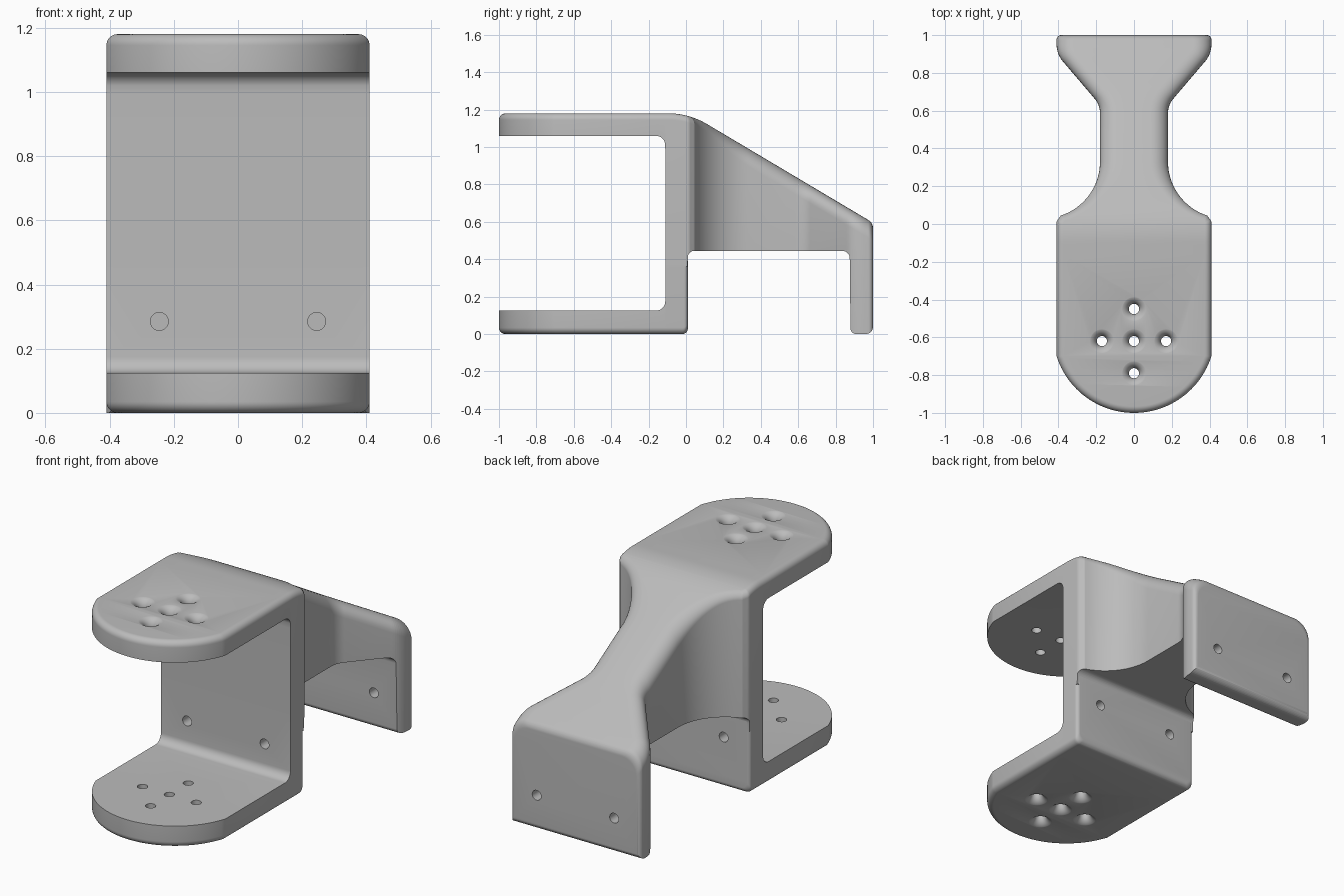
import bpy, bmesh, math
from mathutils import Vector, Matrix

if "Cube" in bpy.data.objects:
    bpy.data.objects.remove(bpy.data.objects["Cube"], do_unlink=True)

GREY = (0.5, 0.5, 0.5, 1.0)
metal = bpy.data.materials.new("matte grey")
metal.use_nodes = True
metal.diffuse_color = GREY
metal.node_tree.nodes["Principled BSDF"].inputs["Base Color"].default_value = GREY


def fillet(points, steps=8):
    """Polyline of (u, v, radius) with its corners rounded."""
    out = []
    for i, (u, v, r) in enumerate(points):
        p = Vector((u, v))
        if r == 0:
            out.append(p)
            continue
        a = (Vector(points[i - 1][:2]) - p).normalized()
        b = (Vector(points[i + 1][:2]) - p).normalized()
        half = a.angle(b) / 2
        centre = p + (a + b).normalized() * (r / math.sin(half))
        start = p + a * (r / math.tan(half)) - centre
        end = p + b * (r / math.tan(half)) - centre
        for k in range(steps + 1):
            t = math.pi - 2 * half
            w0, w1 = math.sin(t * (1 - k / steps)), math.sin(t * k / steps)
            out.append(centre + (start * w0 + end * w1) / math.sin(t))
    return out


def value(line, y):
    """Second coordinate of a polyline at y."""
    if y <= line[0][0]:
        return line[0][1]
    for p, q in zip(line, line[1:]):
        if p[0] <= y <= q[0] and q[0] - p[0] > 1e-7:
            return p[1] + (q[1] - p[1]) * (y - p[0]) / (q[0] - p[0])
    return line[-1][1]


def make_object(name, bm):
    bmesh.ops.recalc_face_normals(bm, faces=bm.faces)
    mesh = bpy.data.meshes.new(name)
    bm.to_mesh(mesh)
    bm.free()
    mesh.materials.append(metal)
    obj = bpy.data.objects.new(name, mesh)
    bpy.context.collection.objects.link(obj)
    return obj


def skin(bm, rings):
    """Quads between consecutive closed rings."""
    for a, b in zip(rings, rings[1:]):
        n = len(a)
        for i in range(n):
            j = (i + 1) % n
            bm.faces.new((a[i], a[j], b[j], b[i]))


def loft(name, width, top, bottom, rim, flip=1, segments=8):
    """Body given by half width, top and bottom along y, with a rounded top rim."""
    last = max(p[0] for p in width)
    ys = sorted({min(round(p[0], 4), last) for line in (width, top, bottom) for p in line})
    ys = [y for y, after in zip(ys, ys[1:] + [9]) if after - y > 5e-5]
    xs = [value(width, y) for y in ys]
    # the end station sits just inside, where the vertical ends begin
    ends = [y - 1e-5 if y == ys[-1] else y for y in ys]
    xs[-1] = value(width, ends[-1])
    bm = bmesh.new()
    rings = []
    for i, (x, y) in enumerate(zip(xs, ends)):
        if i == 0:
            nx, ny = 0, -1
        elif y > last - 0.06:
            nx, ny = 1, 0
        else:
            t = Vector((xs[i + 1] - xs[i - 1], ys[i + 1] - ys[i - 1])).normalized()
            nx, ny = t.y, -t.x
        r = rim(y)
        side = [(x, y, value(bottom, y))]
        for k in range(segments + 1):
            a = math.pi / 2 * k / segments
            d = r * (1 - math.cos(a))
            yy = y - ny * d
            side.append((max(x - nx * d, 0), yy, value(top, yy) - r * (1 - math.sin(a))))
        ring = side + [(-p[0], p[1], p[2]) for p in reversed(side)]
        rings.append([bm.verts.new((p[0], p[1], p[2] * flip)) for p in ring])
    skin(bm, rings)
    bm.faces.new(rings[-1])
    bmesh.ops.remove_doubles(bm, verts=bm.verts, dist=1e-5)
    return make_object(name, bm)


def drill(obj, profile, places):
    """Cut turned holes, profile being (radius, height), at the given matrices."""
    bm = bmesh.new()
    n = 32
    for m in places:
        rings = [[bm.verts.new(m @ Vector((r * math.cos(math.tau * k / n),
                                           r * math.sin(math.tau * k / n), h)))
                  for k in range(n)] for r, h in profile]
        skin(bm, rings)
        bm.faces.new(rings[0])
        bm.faces.new(rings[-1])
    cutter = make_object("hole_cutter", bm)
    cutter.hide_render = True
    mod = obj.modifiers.new("holes", "BOOLEAN")
    mod.operation = "DIFFERENCE"
    mod.solver = "EXACT"
    mod.object = cutter
    bpy.context.view_layer.objects.active = obj
    bpy.ops.object.modifier_apply(modifier=mod.name)
    bpy.data.objects.remove(cutter, do_unlink=True)


# Shared plan of the rounded plate end, as (y, half width)
R, CY, W = 0.43, -0.57, 0.41
nose = []
for k in range(25):
    a = math.asin(W / R) * k / 24
    nose.append((CY - R * math.cos(a), R * math.sin(a), 0))

# Plan of the upper body: plate, waisted neck, flared rear plate
NECK, ARC = 0.18, 0.3
waist = []
for k in range(17):
    a = math.radians(72) * (1 - k / 16)
    waist.append((0.33 - ARC * math.sin(a), NECK + ARC * (1 - math.cos(a)), 0))
upper_plan = fillet(nose + [(0.015, W, 0.03)] + waist
                    + [(0.63, NECK, 0.12), (0.9, W, 0.14), (1, W, 0.025), (1, 0.3, 0)])
upper_top = fillet([(-1, 1.18, 0), (0.016, 1.18, 0.4), (1, 0.595, 0.05), (1, 0.4, 0)], 12)
upper_bottom = fillet([(-1, 1.06, 0), (-0.111, 1.06, 0.05), (-0.11, 0.36, 0),
                       (0.009, 0.36, 0), (0.01, 0.445, 0.035), (0.875, 0.445, 0.04),
                       (0.88, 0, 0.03), (1, 0, 0.04), (1, 0.3, 0)])


def upper_rim(y):
    t = min(max((y - 0.04) / 0.32, 0), 1)
    return 0.035 + 0.06 * t * t * (3 - 2 * t)


upper = loft("upper_plate_and_neck", upper_plan, upper_top, upper_bottom, upper_rim)

# Lower plate with the front wall, lofted upside down
lower_plan = fillet(nose + [(0.01, W, 0.02), (0.01, 0.3, 0)])
lower_top = fillet([(-1, 0, 0), (0.01, 0, 0.03), (0.01, -0.2, 0)])
lower_bottom = fillet([(-1, -0.125, 0), (-0.111, -0.125, 0.05),
                       (-0.11, -0.5, 0), (0.01, -0.5, 0)])
lower = loft("lower_plate_and_wall", lower_plan, lower_top, lower_bottom,
             lambda y: 0.035, flip=-1)

# Flared screw holes in both plates
flare = [(0.027, -0.3)]
for k in range(9):
    a = math.radians(80) * k / 8
    flare.append((0.027 + 0.05 * (1 - math.cos(a)), -0.05 + 0.052 * math.sin(a)))
flare.append((flare[-1][0], 0.1))
spots = [(0, -0.62), (0.17, -0.62), (-0.17, -0.62), (0, -0.45), (0, -0.79)]
drill(upper, flare, [Matrix.Translation((x, y, 1.18)) for x, y in spots])
drill(lower, flare, [Matrix.Translation((x, y, 0)) @ Matrix.Rotation(math.pi, 4, "X")
                     for x, y in spots])

# Plain screw holes in the wall and the rear plate
bore = [(0.028, -0.15), (0.028, 0.15)]
for obj, y, z in ((lower, -0.05, 0.285), (upper, 0.94, 0.2)):
    drill(obj, bore, [Matrix.Translation((x, y, z)) @ Matrix.Rotation(math.pi / 2, 4, "X")
                      for x in (-0.245, 0.245)])

for obj in (upper, lower):
    obj.data.shade_smooth()
    obj.data.set_sharp_from_angle(angle=math.radians(30))
